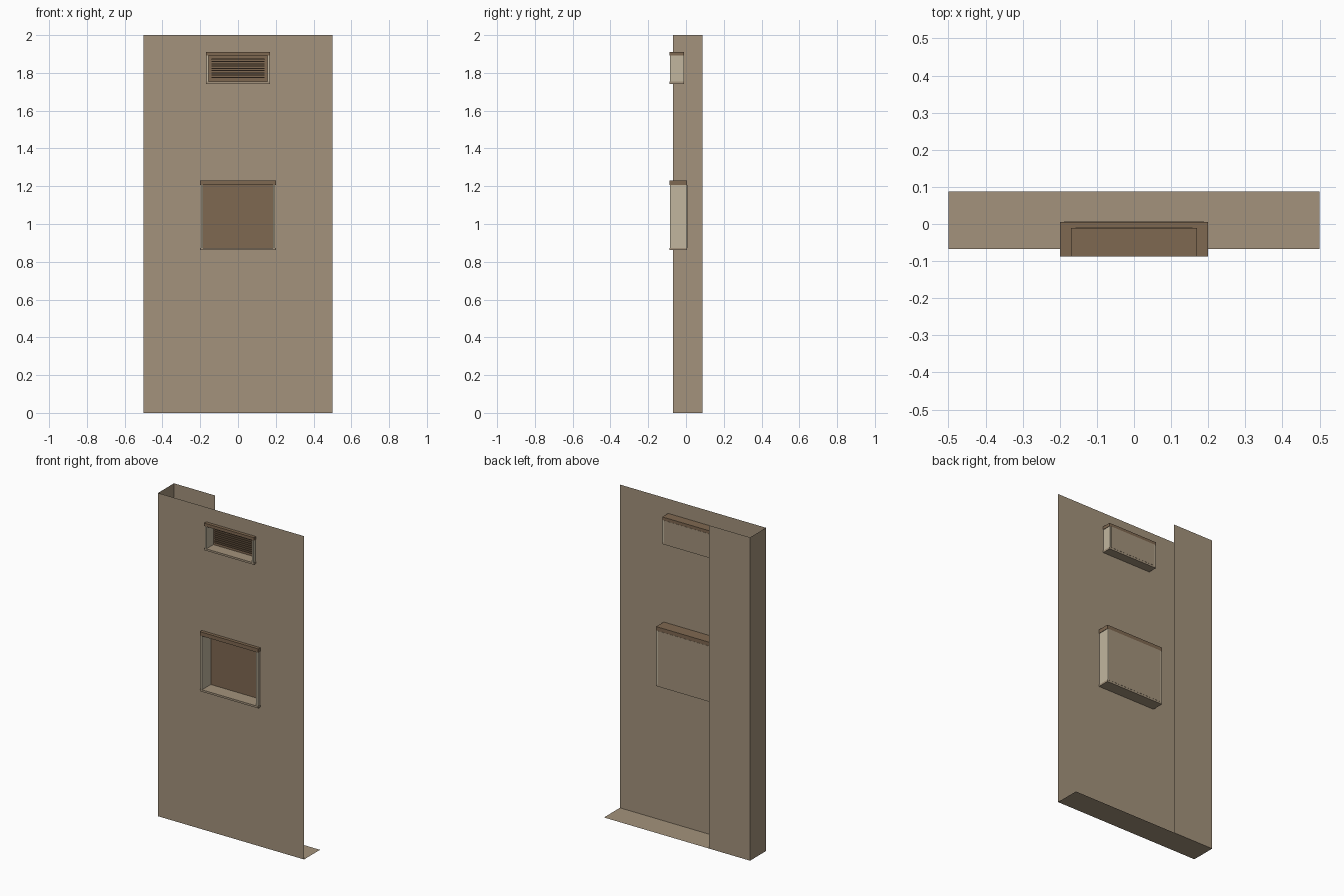
import bpy, bmesh

cube = bpy.data.objects.get("Cube")
if cube:
    bpy.data.objects.remove(cube, do_unlink=True)


def material(name, rgb):
    m = bpy.data.materials.new(name)
    m.use_nodes = True
    m.diffuse_color = (*rgb, 1)
    m.node_tree.nodes["Principled BSDF"].inputs["Base Color"].default_value = (*rgb, 1)
    return m


TAN = material("tan_wall", (0.37, 0.29, 0.20))
WOOD = material("brown_trim", (0.212, 0.14, 0.083))
CREAM = material("cream_jamb", (0.54, 0.47, 0.345))

FRONT, BACK, TRIM = -0.068, 0.088, -0.088


def finish(name, bm, mat):
    me = bpy.data.meshes.new(name)
    bm.to_mesh(me)
    bm.free()
    me.materials.append(mat)
    ob = bpy.data.objects.new(name, me)
    bpy.context.collection.objects.link(ob)
    return ob


def box(name, x, y, z, mat):
    bm = bmesh.new()
    bmesh.ops.create_cube(bm, size=1)
    for v in bm.verts:
        v.co = [(a + b) / 2 + c * (b - a) for (a, b), c in zip((x, y, z), v.co)]
    return finish(name, bm, mat)


def sheet(name, corners, mat):
    bm = bmesh.new()
    bm.faces.new([bm.verts.new(c) for c in corners])
    return finish(name, bm, mat)


# Openings: half width, bottom, top, back depth, lintel height
openings = {
    "window": (0.2, 0.862, 1.23, 0.006, 0.024),
    "vent": (0.17, 1.742, 1.91, -0.011, 0.019),
}

# Front sheet with both openings left out
bm = bmesh.new()
xs = sorted({s * w for w in (0.5, 0.19, 0.16) for s in (-1, 1)})
zs = [0, 0.868, 1.22, 1.748, 1.9, 2]
for i, (x0, x1) in enumerate(zip(xs, xs[1:])):
    for j, (z0, z1) in enumerate(zip(zs, zs[1:])):
        hole = (j == 1 and 0 < i < 4) or (j == 3 and i == 2)
        if not hole:
            bm.faces.new([bm.verts.new((x, FRONT, z))
                          for x, z in ((x0, z0), (x1, z0), (x1, z1), (x0, z1))])
bmesh.ops.remove_doubles(bm, verts=bm.verts, dist=1e-5)
finish("front_sheet", bm, TAN)

# Side return, back return and bottom flange
sheet("side_return", [(-0.5, BACK, 0), (-0.5, FRONT, 0),
                      (-0.5, FRONT, 2), (-0.5, BACK, 2)], TAN)
sheet("back_return", [(-0.22, BACK, 0), (-0.5, BACK, 0),
                      (-0.5, BACK, 2), (-0.22, BACK, 2)], TAN)
sheet("bottom_flange", [(-0.5, BACK, 0), (0.5, BACK, 0),
                        (0.5, FRONT, 0), (-0.5, FRONT, 0)], TAN)

# Recessed casings
for name, (w, low, high, deep, lintel) in openings.items():
    sill_top, head = low + 0.012, high - lintel
    box(name + "_lintel", (-w, w), (TRIM, deep), (head, high), WOOD)
    box(name + "_sill", (-w, w), (TRIM, deep), (low, sill_top), TAN)
    for side, s in (("left", 1), ("right", -1)):
        box(f"{name}_{side}_jamb", sorted((s * (w - 0.015), s * (w - 0.003))),
            (TRIM + 0.002, deep), (sill_top, head), CREAM)
    inner = w - 0.012
    box(name + "_back_plate", (-inner, inner), (deep - 0.003, deep + 0.001),
        (sill_top, head), TAN)
    box(name + "_panel", (-inner, inner), (deep - 0.008, deep - 0.003),
        (sill_top, head), WOOD)

# Louvre slats in the vent
for i in range(9):
    z = 1.773 + i * 0.012
    box(f"vent_slat_{i + 1}", (-0.14, 0.14), (-0.032, -0.018), (z, z + 0.006), WOOD)
